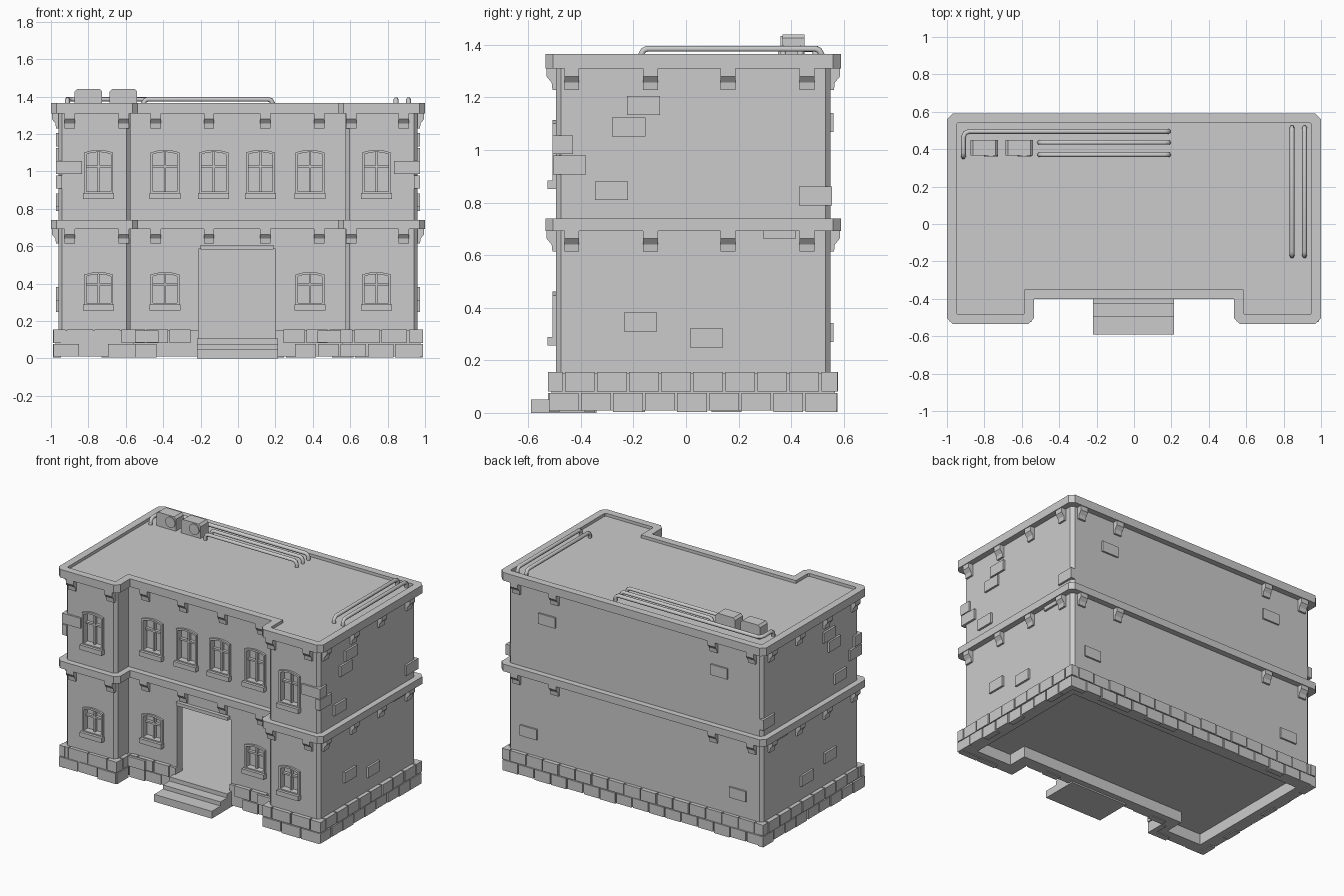
import bpy, bmesh, math, random
from mathutils import Vector

if "Cube" in bpy.data.objects:
    bpy.data.objects.remove(bpy.data.objects["Cube"])
random.seed(4)


def finish(name, bm):
    bmesh.ops.recalc_face_normals(bm, faces=bm.faces)
    me = bpy.data.meshes.new(name)
    bm.to_mesh(me)
    bm.free()
    ob = bpy.data.objects.new(name, me)
    bpy.context.collection.objects.link(ob)
    return ob


def add_box(bm, lo, hi):
    vs = bmesh.ops.create_cube(bm, size=1)["verts"]
    for v in vs:
        v.co = Vector([(a + b) / 2 + c * (b - a) for a, b, c in zip(lo, hi, v.co)])


def boxes(name, items):
    bm = bmesh.new()
    for lo, hi in items:
        add_box(bm, lo, hi)
    return finish(name, bm)


def place(p, w, front):
    return (p[0], w, p[1]) if front else (p[0], p[1], w)


def prism(name, pts, a, b, front=False):
    bm = bmesh.new()
    lo = [bm.verts.new(place(p, a, front)) for p in pts]
    hi = [bm.verts.new(place(p, b, front)) for p in pts]
    bm.faces.new(lo)
    bm.faces.new(hi)
    for i in range(len(pts)):
        bm.faces.new((lo[i - 1], lo[i], hi[i], hi[i - 1]))
    return finish(name, bm)


def ring(name, outer, inner, a, b, front=False):
    """Hollow prism; both outlines need the same number of points."""
    bm = bmesh.new()
    loops = [[bm.verts.new(place(p, w, front)) for p in pts]
             for pts, w in ((outer, a), (outer, b), (inner, b), (inner, a))]
    for k in range(4):
        p, q = loops[k - 1], loops[k]
        for i in range(len(outer)):
            bm.faces.new((p[i - 1], p[i], q[i], q[i - 1]))
    return finish(name, bm)


def cut(ob, cutter):
    m = ob.modifiers.new("cut", "BOOLEAN")
    m.operation, m.solver, m.object = "DIFFERENCE", "EXACT", cutter
    bpy.context.view_layer.objects.active = ob
    bpy.ops.object.modifier_apply(modifier=m.name)


def footprint(d, c=0.0):
    """U-shaped plan offset outwards by d, outer corners chamfered by c."""
    X, B, F, R, D = 0.96 + d, 0.55 + d, -0.495 - d, 0.575 - d, -0.36 - d
    raw = [(-X, F, 1), (-R, F, 1), (-R, D, 0), (R, D, 0), (R, F, 1), (X, F, 1), (X, B, 1), (-X, B, 1)]
    out = []
    for i, (x, y, convex) in enumerate(raw):
        p = Vector((x, y))
        if convex and c:
            for q in (raw[i - 1], raw[(i + 1) % 8]):
                out.append(tuple(p + (Vector(q[:2]) - p).normalized() * c))
        else:
            out.append((x, y))
    return out


def arch(cx, z0, w, h, rise):
    pts = [(cx - w / 2, z0), (cx + w / 2, z0)]
    for i in range(7):
        u = 1 - i / 3
        pts.append((cx + u * w / 2, z0 + h - rise * u * u))
    return pts


# main body: hollow ground floor, underside recess and doorway
body = prism("walls", footprint(0, 0.02), 0.01, 1.345)
plinth = ring("plinth_core", footprint(0.016), footprint(-0.03), 0.01, 0.15)
door = boxes("door_cutter", [((-0.21, -0.6, 0.105), (0.20, -0.25, 0.585))])
cutters = [prism("room_cutter", footprint(-0.06), 0.105, 0.69),
           prism("underside_cutter", footprint(-0.06), -0.1, 0.085), door]
cut(plinth, door)

# windows: pocket, arched frame, glazing bars, sill
upper = [(x, 0.88, 0.235) for x in (-0.745, -0.39, -0.13, 0.12, 0.385, 0.74)]
lower = [(x, 0.285, 0.177) for x in (-0.745, -0.39, 0.385, 0.74)]
for x, z, h in upper + lower:
    y = -0.495 if abs(x) > 0.6 else -0.36
    inner = arch(x, z + 0.012, 0.13, h - 0.024, 0.012)
    cutters.append(prism("window_cutter", inner, y - 0.05, y + 0.03, True))
    ring("window_frame", arch(x, z, 0.156, h, 0.015), inner, y - 0.013, y + 0.03, True)
    zb = z + h * 0.62
    boxes("window_bars", [((x - 0.006, y + 0.008, z + 0.01), (x + 0.006, y + 0.031, z + h - 0.012)),
                          ((x - 0.066, y + 0.01, zb - 0.006), (x + 0.066, y + 0.031, zb + 0.006))])
    boxes("window_sill", [((x - 0.083, y - 0.032, z - 0.028), (x + 0.083, y + 0.01, z + 0.004))])
for c in cutters:
    cut(body, c)
for c in cutters:
    bpy.data.objects.remove(c)

# cornices
prism("middle_cornice", footprint(0.04, 0.03), 0.691, 0.74)
ring("roof_cornice", footprint(0.04, 0.03), footprint(-0.01, 0.008), 1.31, 1.365)

# corbels under both cornices
spots = [((x, -0.495 if abs(x) > 0.5 else -0.36), (0, -1))
         for x in (-0.9, -0.61, -0.44, -0.155, 0.145, 0.435, 0.605, 0.885)]
spots += [((x, 0.55), (0, 1)) for x in (-0.89, -0.6, 0.6, 0.89)]
spots += [((s * 0.96, y), (s, 0)) for s in (-1, 1) for y in (-0.435, -0.135, 0.16, 0.46)]
profile = [(-0.01, 0), (0.035, 0), (0.035, -0.032), (0.016, -0.055), (0.013, -0.082), (-0.01, -0.082)]
bm = bmesh.new()
for top in (1.311, 0.695):
    for (px, py), (nx, ny) in spots:
        sides = [[bm.verts.new((px + nx * o - ny * s, py + ny * o + nx * s, top + z)) for o, z in profile]
                 for s in (-0.028, 0.028)]
        for s in sides:
            bm.faces.new(s)
        for i in range(len(profile)):
            bm.faces.new((sides[0][i - 1], sides[0][i], sides[1][i], sides[1][i - 1]))
finish("corbels", bm)

# two courses of base stones around the plan
stones = []
plan = [Vector(p) for p in footprint(0.026)]
for i, p in enumerate(plan):
    q = plan[(i + 1) % 8]
    t = (q - p).normalized()
    n, L = Vector((t.y, -t.x)), (q - p).length
    count = max(1, round(L / 0.125))
    step = L / count
    for row in range(2):
        for k in range(count + row):
            a = max(0, (k - row / 2) * step)
            b = min(L, (k + 1 - row / 2) * step - 0.009)
            if i == 2 and -0.25 < (p + t * (a + b) / 2).x < 0.25:
                continue
            if b - a < 0.02:
                continue
            out = random.choice((-0.004, 0, 0, 0.003))
            c = [p + t * a + n * out, p + t * b - n * 0.04]
            xs, ys = sorted(v.x for v in c), sorted(v.y for v in c)
            z0 = 0.082 if row else random.choice((0.004, 0.01))
            stones.append(((xs[0], ys[0], z0), (xs[1], ys[1], 0.155 if row else 0.076)))
boxes("base_stones", stones)

# scattered raised bricks, mirrored on both ends
bricks = []
for y, z in ((-0.162, 1.17), (-0.218, 1.088), (-0.283, 0.845), (-0.443, 0.943),
             (0.492, 0.825), (0.355, 0.70), (-0.173, 0.345), (0.078, 0.285)):
    for s in (-1, 1):
        x0, x1 = sorted((s * 0.94, s * 0.974))
        bricks.append(((x0, y - 0.063, z - 0.036), (x1, y + 0.063, z + 0.036)))
for x, z in ((0.66, 1.105), (-0.64, 1.105), (0.8, 0.305), (-0.78, 0.305)):
    bricks.append(((x - 0.063, 0.53, z - 0.036), (x + 0.063, 0.562, z + 0.036)))
for s in (-1, 1):
    x0, x1 = sorted((s * 0.835, s * 0.974))
    bricks.append(((x0, -0.508, 0.985), (x1, -0.43, 1.055)))
    bricks.append(((s * 0.487 - 0.063, -0.402, 0.084), (s * 0.487 + 0.063, -0.35, 0.15)))
boxes("raised_bricks", bricks)

# entrance steps and lintel
boxes("entrance_steps", [((-0.22, -0.59, 0), (0.215, -0.34, 0.05)),
                         ((-0.22, -0.495, 0.04), (0.215, -0.34, 0.078)),
                         ((-0.22, -0.425, 0.07), (0.215, -0.34, 0.106))])
boxes("door_lintel", [((-0.2, -0.385, 0.583), (0.19, -0.34, 0.606))])


# roof pipes with ends bent down into the roof
def pipe(pts):
    P = [Vector((x, y, 1.385)) for x, y in pts]
    a, b = (P[1] - P[0]).normalized(), (P[-2] - P[-1]).normalized()
    down = Vector((0, 0, -0.02))
    start = [P[0] + down * 2.2, P[0] + down, P[0] + down * 0.3 + a * 0.008, P[0] + a * 0.022]
    end = [P[-1] + b * 0.022, P[-1] + down * 0.3 + b * 0.008, P[-1] + down, P[-1] + down * 2.2]
    path = start + P[1:-1] + end
    cu = bpy.data.curves.new("roof_pipe", "CURVE")
    cu.dimensions, cu.bevel_depth, cu.bevel_resolution = "3D", 0.013, 1
    cu.use_fill_caps = True
    sp = cu.splines.new("POLY")
    sp.points.add(len(path) - 1)
    for pt, v in zip(sp.points, path):
        pt.co = (*v, 1)
    bpy.context.collection.objects.link(bpy.data.objects.new("roof_pipe", cu))


pipe([(-0.912, 0.36), (-0.912, 0.465), (-0.903, 0.486), (-0.882, 0.495), (0.185, 0.495)])
for y in (0.37, 0.435):
    pipe([(-0.505, y), (0.185, y)])
for x in (0.845, 0.912):
    pipe([(x, -0.17), (x, 0.515)])

# rooftop cooling units with round fan covers
for x, fx in ((-0.8, -0.765), (-0.613, -0.585)):
    w, c = 0.074, 0.014
    prism("cooling_unit", [(x - w, 1.34), (x + w, 1.34), (x + w, 1.44 - c), (x + w - c, 1.44),
                           (x - w + c, 1.44), (x - w, 1.44 - c)], 0.367, 0.45, True)
    disc = [(fx + 0.037 * math.cos(i * math.pi / 8), 1.397 + 0.037 * math.sin(i * math.pi / 8)) for i in range(16)]
    prism("fan_cover", disc, 0.36, 0.37, True)
